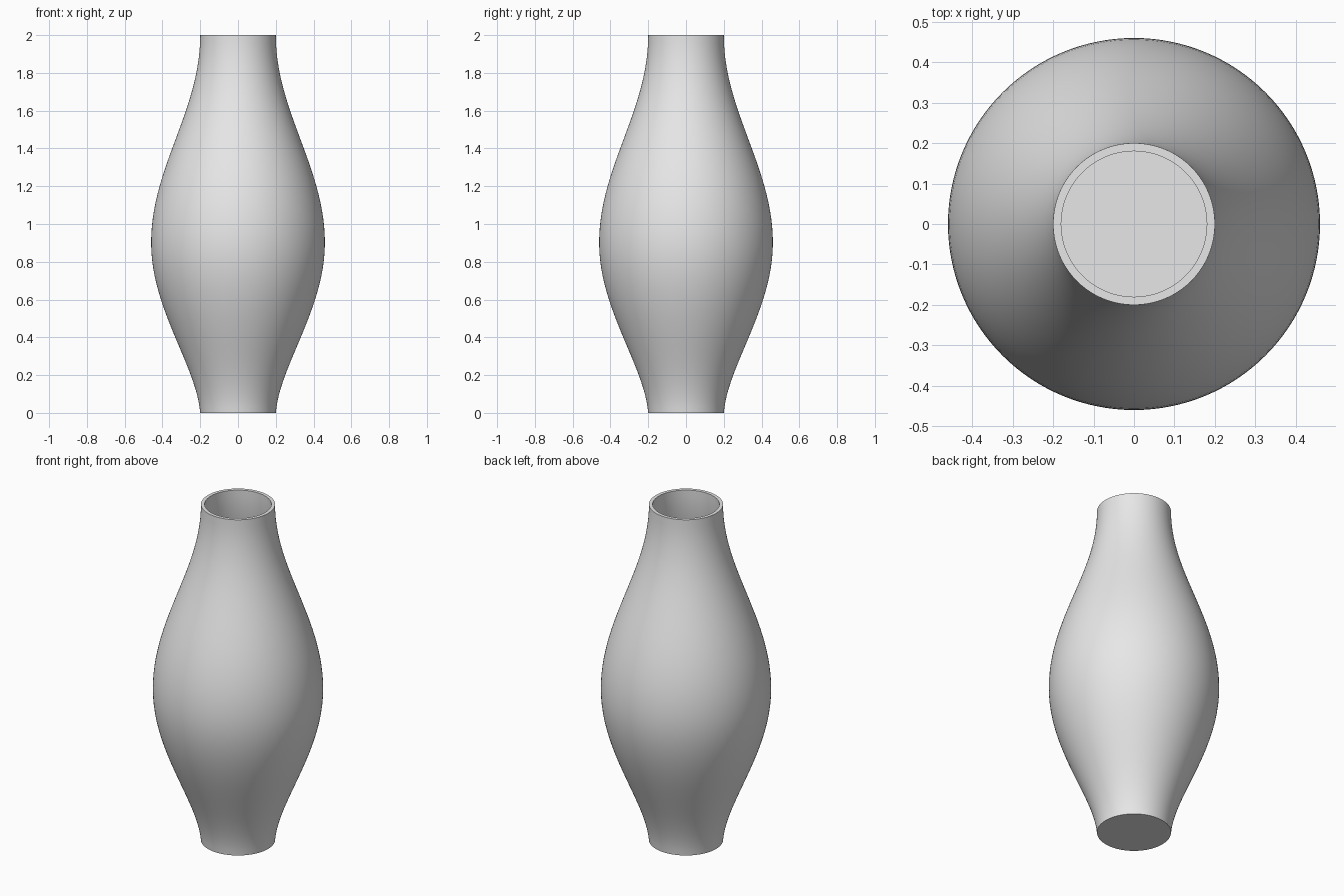
import bpy
import bmesh
import math
from mathutils import Vector
from mathutils.geometry import interpolate_bezier

cube = bpy.data.objects.get("Cube")
if cube:
    bpy.data.objects.remove(cube, do_unlink=True)

WALL = 0.02
SEGMENTS = 128


def point(r, z):
    return Vector((r, 0, z))


# Outer curve: foot to belly, then belly to lip
foot, belly, lip = point(0.2, 0), point(0.46, 0.9), point(0.2, 2)
outer = interpolate_bezier(foot, point(0.22, 0.25), point(0.46, 0.55), belly, 24)
outer += interpolate_bezier(belly, point(0.46, 1.3), point(0.2, 1.6), lip, 28)[1:]

# Inner curve follows the outer one down to a flat floor
inner = [p - point(WALL, 0) for p in reversed(outer) if p.z > WALL]
floor_edge = point(inner[-1].x, WALL)
profile = [point(0, 0)] + outer + inner + [floor_edge, point(0, WALL)]

# Lathe the closed profile around the vertical axis
bm = bmesh.new()
verts = [bm.verts.new(p) for p in profile]
edges = [bm.edges.new(pair) for pair in zip(verts, verts[1:])]
bmesh.ops.spin(bm, geom=verts + edges, cent=(0, 0, 0), axis=(0, 0, 1),
               angle=math.tau, steps=SEGMENTS)
bmesh.ops.remove_doubles(bm, verts=bm.verts, dist=0.0001)
bmesh.ops.recalc_face_normals(bm, faces=bm.faces)
mesh = bpy.data.meshes.new("vase_body")
bm.to_mesh(mesh)
bm.free()

vase = bpy.data.objects.new("vase_body", mesh)
bpy.context.collection.objects.link(vase)

# Plain light grey finish
grey = bpy.data.materials.new("light_grey")
grey.use_nodes = True
colour = (0.8, 0.8, 0.8, 1)
grey.diffuse_color = colour
grey.node_tree.nodes["Principled BSDF"].inputs["Base Color"].default_value = colour
mesh.materials.append(grey)

# Smooth walls, crisp lip and foot
bpy.ops.object.select_all(action='DESELECT')
vase.select_set(True)
bpy.context.view_layer.objects.active = vase
bpy.ops.object.shade_smooth_by_angle(angle=math.radians(30))
